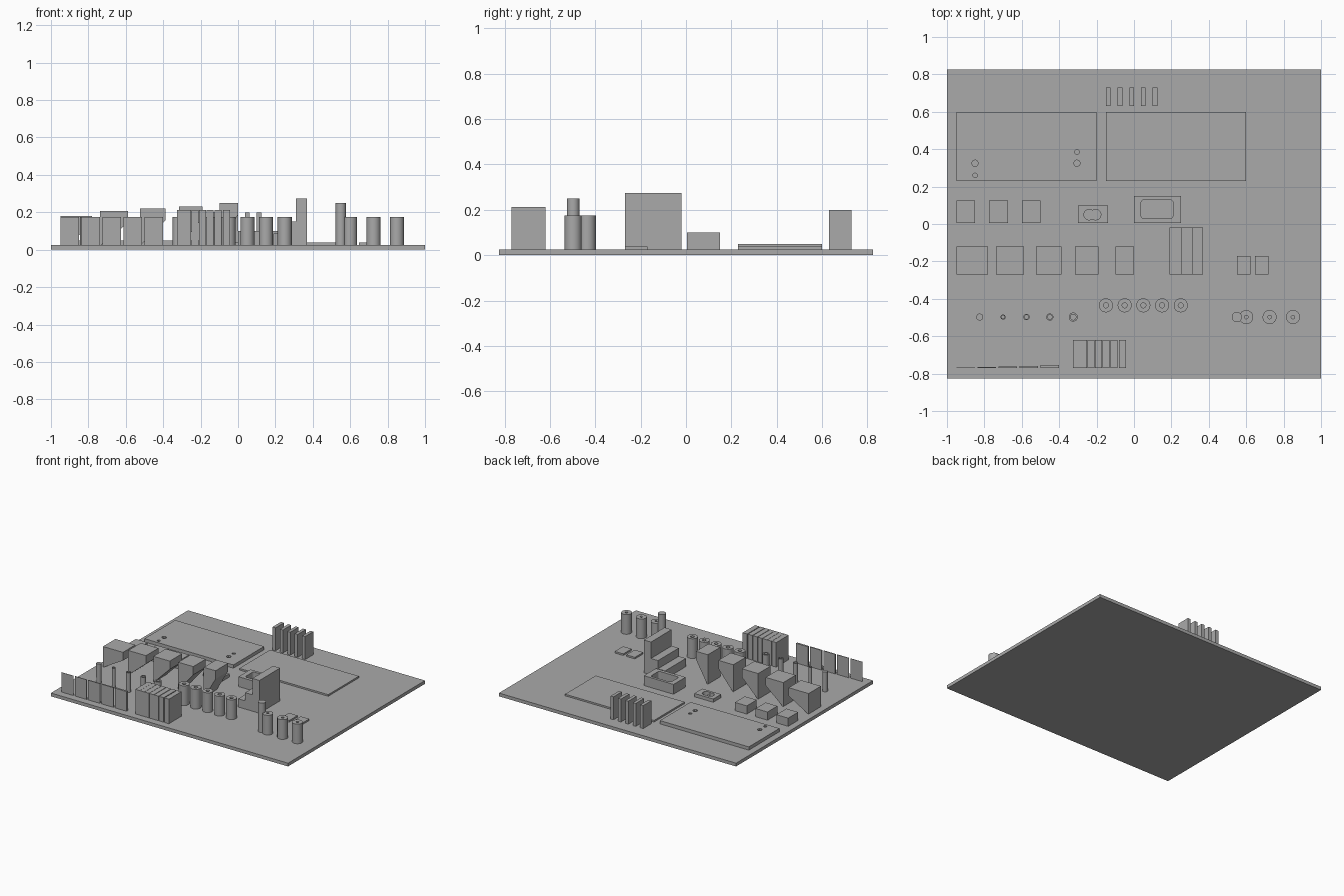
import bpy, bmesh
from math import sin, cos, pi, radians

if "Cube" in bpy.data.objects:
    bpy.data.objects.remove(bpy.data.objects["Cube"])

grey = bpy.data.materials.new("mid grey")
grey.use_nodes = True
grey.diffuse_color = (0.4, 0.4, 0.4, 1)
grey.node_tree.nodes["Principled BSDF"].inputs["Base Color"].default_value = (0.4, 0.4, 0.4, 1)

BASE = 0.025   # top of the base plate


def add(name, bm):
    bmesh.ops.recalc_face_normals(bm, faces=bm.faces)
    mesh = bpy.data.meshes.new(name)
    bm.to_mesh(mesh)
    bm.free()
    mesh.materials.append(grey)
    ob = bpy.data.objects.new(name, mesh)
    bpy.context.collection.objects.link(ob)
    return ob


def prism(name, pts, offset):
    """Extrude a closed outline of 3D points by an offset."""
    bm = bmesh.new()
    face = bm.faces.new([bm.verts.new(p) for p in pts])
    ext = bmesh.ops.extrude_face_region(bm, geom=[face])
    bmesh.ops.translate(bm, vec=offset, verts=[v for v in ext["geom"] if isinstance(v, bmesh.types.BMVert)])
    return add(name, bm)


def box(name, x0, x1, y0, y1, top, z0=BASE):
    return prism(name, [(x0, y0, z0), (x1, y0, z0), (x1, y1, z0), (x0, y1, z0)], (0, 0, top - z0))


def smooth(ob):
    bpy.ops.object.select_all(action="DESELECT")
    ob.select_set(True)
    bpy.context.view_layer.objects.active = ob
    bpy.ops.object.shade_smooth_by_angle(angle=radians(35))


def cylinder(name, x, y, r, top, z0=BASE, n=24):
    ring = [(x + r * cos(2 * pi * i / n), y + r * sin(2 * pi * i / n), z0) for i in range(n)]
    ob = prism(name, ring, (0, 0, top - z0))
    smooth(ob)
    return ob


def tube(name, x, y, r, hole, top, n=24):
    """Upright ring with an open bore."""
    bm = bmesh.new()
    rings = []
    for rad, z in ((r, BASE), (r, top), (hole, top), (hole, BASE)):
        rings.append([bm.verts.new((x + rad * cos(2 * pi * i / n), y + rad * sin(2 * pi * i / n), z))
                      for i in range(n)])
    for a, b in zip(rings, rings[1:] + rings[:1]):
        for i in range(n):
            j = (i + 1) % n
            bm.faces.new((a[i], a[j], b[j], b[i]))
    smooth(add(name, bm))


def cut(target, cutter):
    cutter.hide_render = True
    cutter.hide_viewport = True
    cutter.display_type = "WIRE"
    mod = target.modifiers.new("cut", "BOOLEAN")
    mod.operation = "DIFFERENCE"
    mod.solver = "EXACT"
    mod.object = cutter


box("base_plate", -1, 1, -0.825, 0.825, BASE, 0)

# Thin walls of growing thickness
for i, t in enumerate((0.0025, 0.005, 0.0075, 0.01, 0.015)):
    x = -0.95 + i * 0.1125
    box("thin_wall", x, x + 0.1, -0.77, -0.77 + t, 0.175)

# Slabs with growing gaps
x = -0.327
for gap in (0.0012, 0.0019, 0.0025, 0.0037, 0.005, 0.0062, 0):
    box("gap_slab", x, x + 0.0375, -0.77, -0.62, 0.2125)
    x += 0.0375 + gap

# Slim pins and tubes
cylinder("slim_pin", -0.825, -0.4975, 0.0185, 0.175)
for x, r, hole in ((-0.7, 0.0135, 0.009), (-0.575, 0.017, 0.011),
                   (-0.45, 0.019, 0.012), (-0.325, 0.024, 0.015)):
    tube("slim_tube", x, -0.4975, r, hole, 0.175)

# Round posts with bores
for i in range(5):
    tube("bored_post", -0.15 + i * 0.1, -0.435, 0.0375, 0.0135, 0.175)
for i in range(3):
    tube("screw_post", 0.6 + i * 0.125, -0.4975, 0.0375, 0.0095, 0.175)
cylinder("tall_pin", 0.55, -0.4975, 0.0275, 0.25)

# Overhang wedges, leaning further out toward the right side
for x, angle in ((-0.95, 60), (-0.737, 50), (-0.525, 45), (-0.315, 40), (-0.1, 30)):
    reach = 0.1875 * sin(radians(angle)) + 0.006
    rise = BASE + 0.1875 * cos(radians(angle))
    outline = [(x, BASE), (x + 0.006, BASE), (x + reach, rise), (x + reach, rise + 0.0625), (x, rise + 0.0625)]
    prism("overhang_wedge", [(px, -0.27, pz) for px, pz in outline], (0, 0.15, 0))

# Staircase
s = 0.19
stairs = [(s, BASE), (s + 0.18, BASE), (s + 0.18, 0.275), (s + 0.12, 0.275), (s + 0.12, 0.15),
          (s + 0.06, 0.15), (s + 0.06, 0.0875), (s, 0.0875)]
prism("staircase", [(px, -0.27, pz) for px, pz in stairs], (0, 0.25, 0))

# Low tiles
for x in (0.55, 0.648):
    box("low_tile", x, x + 0.072, -0.27, -0.17, 0.0375)

# Small blocks
for i in range(3):
    box("small_block", -0.95 + i * 0.175, -0.85 + i * 0.175, 0.005, 0.125, 0.0875)

# Slab with a double round pocket
pocket = box("pocket_slab", -0.3, -0.14, 0.005, 0.1, 0.05)
for x in (-0.24, -0.205):
    cut(pocket, cylinder("pocket_cutter", x, 0.05, 0.028, 0.1, 0.0))

# Open box with a rounded cavity
tray = box("open_box", 0, 0.25, 0.005, 0.15, 0.1)
corner, outline = 0.015, []
for cx, cy, start in ((0.193, 0.115, 0), (0.053, 0.115, 90), (0.053, 0.045, 180), (0.193, 0.045, 270)):
    for step in range(5):
        a = radians(start + step * 22.5)
        outline.append((cx + corner * cos(a), cy + corner * sin(a), 0.04))
cut(tray, prism("cavity_cutter", outline, (0, 0, 0.2)))

# Wide panels
panel = box("holed_panel", -0.95, -0.2, 0.23, 0.6, 0.05)
for x, y, r in ((-0.85, 0.325, 0.0175), (-0.85, 0.26, 0.0125), (-0.305, 0.325, 0.0175), (-0.305, 0.385, 0.0125)):
    cut(panel, cylinder("hole_cutter", x, y, r, 0.1, 0.0, 8))
box("plain_panel", -0.15, 0.6, 0.23, 0.6, 0.0375)

# Upright fins
for i in range(5):
    x = -0.15 + i * 0.0625
    box("fin", x, x + 0.025, 0.63, 0.73, 0.2)
